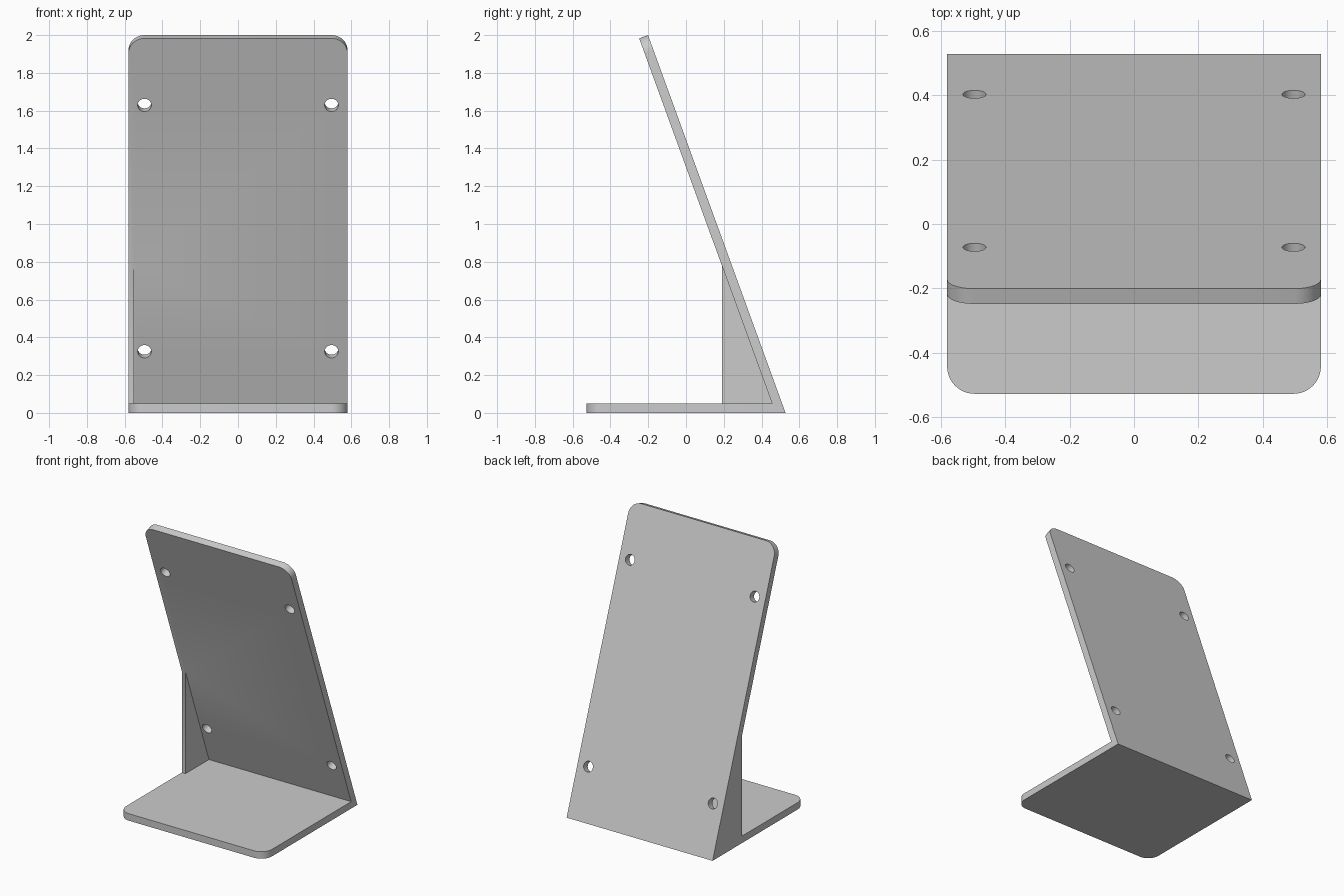
import bpy, bmesh
from math import radians, sin, cos, tan
from mathutils import Vector, Matrix

if "Cube" in bpy.data.objects:
    bpy.data.objects.remove(bpy.data.objects["Cube"])

TILT = radians(20)
T = 0.05            # sheet thickness
W = 0.58            # half width
Y_BACK, Y_FRONT = 0.527, -0.527


def back_y(z):
    return Y_BACK - z * tan(TILT)


def face_y(z):
    return back_y(z) - T / cos(TILT)


def finish(bm, name):
    bmesh.ops.recalc_face_normals(bm, faces=bm.faces)
    mesh = bpy.data.meshes.new(name)
    bm.to_mesh(mesh)
    bm.free()
    ob = bpy.data.objects.new(name, mesh)
    bpy.context.collection.objects.link(ob)
    return ob


def prism(profile, x0, x1):
    """Extrude a side profile of (y, z) points along x."""
    bm = bmesh.new()
    face = bm.faces.new([bm.verts.new((x0, y, z)) for y, z in profile])
    ext = bmesh.ops.extrude_face_region(bm, geom=[face])
    verts = [v for v in ext["geom"] if isinstance(v, bmesh.types.BMVert)]
    bmesh.ops.translate(bm, verts=verts, vec=(x1 - x0, 0, 0))
    return bm


def boolean(ob, tool, operation):
    mod = ob.modifiers.new(tool.name, 'BOOLEAN')
    mod.operation, mod.solver, mod.object = operation, 'EXACT', tool
    bpy.context.view_layer.objects.active = ob
    bpy.ops.object.modifier_apply(modifier=mod.name)
    bpy.data.objects.remove(tool)


# Bent sheet: flat base and leaning back plate
top_back = (back_y(2), 2)
top_face = (back_y(2) - T * cos(TILT), 2 - T * sin(TILT))
bm = prism([(Y_FRONT, 0), (Y_BACK, 0), top_back, top_face,
            (face_y(T), T), (Y_FRONT, T)], -W, W)

# Rounded free corners at the base front and plate top
corners = []
for e in bm.edges:
    a, b = e.verts
    if abs(a.co.x - b.co.x) < 1e-4:
        mid = (a.co + b.co) / 2
        if abs(mid.y - Y_FRONT) < 1e-3 or mid.z > 1.97 and e.calc_length() < 0.1:
            corners.append(e)
bmesh.ops.bevel(bm, geom=corners, offset=0.085, offset_type='OFFSET',
                segments=12, profile=0.5, affect='EDGES')
stand = finish(bm, "angled_stand")

# Triangular side gusset
gy = 0.19
gz = (face_y(0) - gy) / tan(TILT)
gusset = finish(prism([(gy, T), (face_y(T), T), (gy, gz)], -W, -W + 0.03), "gusset")
boolean(stand, gusset, 'UNION')

# Four screw holes square to the plate
bm = bmesh.new()
for x in (-0.495, 0.495):
    for z in (0.342, 1.646):
        m = Matrix.Translation(Vector((x, back_y(z), z))) \
            @ Matrix.Rotation(radians(-90) + TILT, 4, 'X')
        bmesh.ops.create_cone(bm, cap_ends=True, segments=40, radius1=0.036,
                              radius2=0.036, depth=0.3, matrix=m)
holes = finish(bm, "hole_cutter")
holes.hide_render = True
boolean(stand, holes, 'DIFFERENCE')

# Smooth curved walls, crisp flat edges
bpy.ops.object.select_all(action='DESELECT')
stand.select_set(True)
bpy.context.view_layer.objects.active = stand
bpy.ops.object.shade_smooth_by_angle(angle=radians(30))
